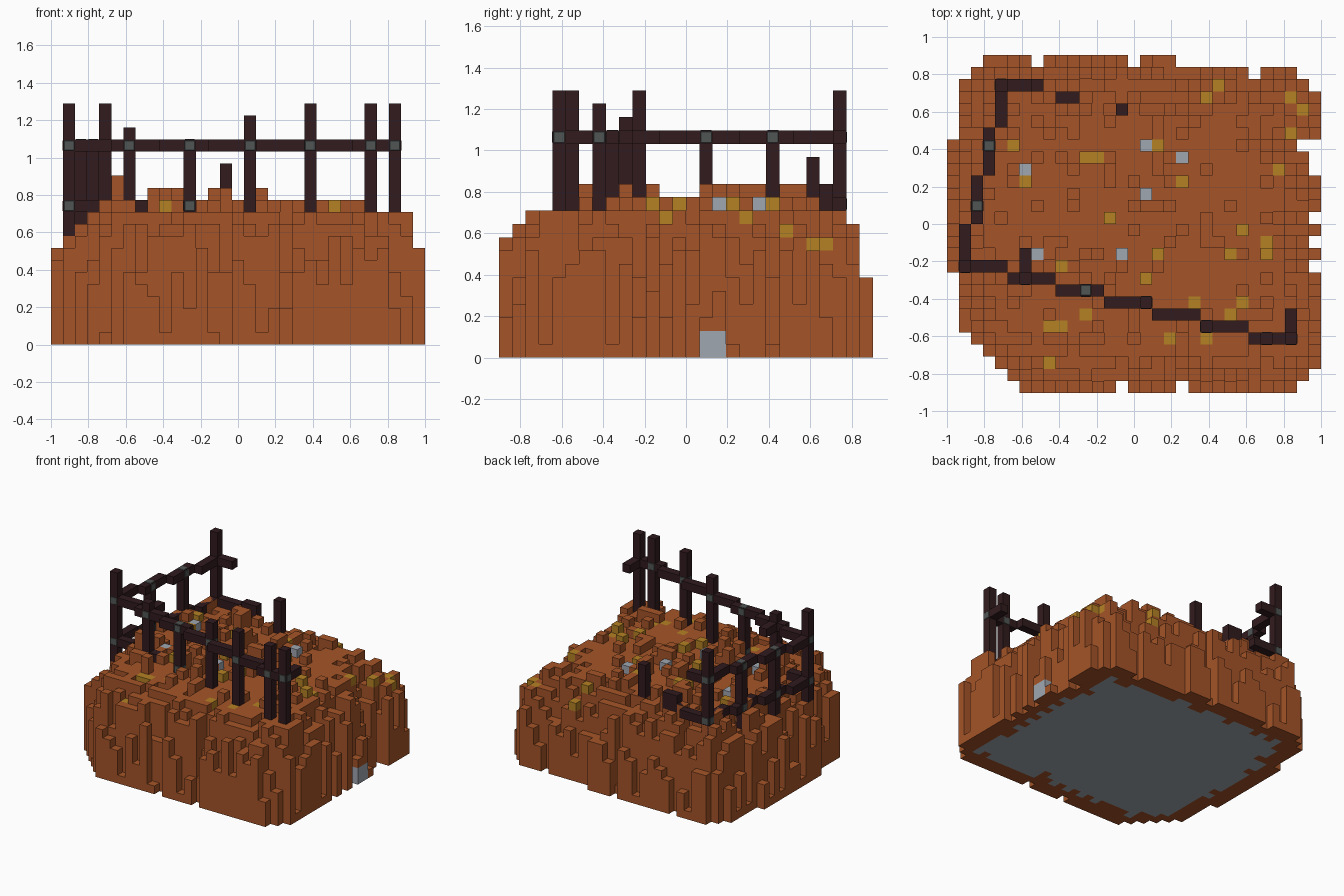
import bpy
import bmesh
import random
from mathutils import Vector

cube = bpy.data.objects.get("Cube")
if cube:
    bpy.data.objects.remove(cube, do_unlink=True)

random.seed(7)
U = 2 / 31                      # block size
NX, NY = 31, 28                 # blocks across and deep
ORIGIN = Vector((-NX * U / 2, -NY * U / 2, 0))


def make_material(name, hex_colour):
    rgb = []
    for n in range(0, 6, 2):
        c = int(hex_colour[n:n + 2], 16) / 255
        rgb.append(c / 12.92 if c <= 0.04045 else ((c + 0.055) / 1.055) ** 2.4)
    mat = bpy.data.materials.new(name)
    mat.use_nodes = True
    mat.diffuse_color = (*rgb, 1)
    mat.node_tree.nodes["Principled BSDF"].inputs["Base Color"].default_value = (*rgb, 1)
    return mat


EARTH = make_material("earth brown", "a55428")
GOLD = make_material("ore gold", "b48124")
STONE = make_material("stone grey", "a0a7b0")
WOOD = make_material("dark wood", "311b1e")
IRON = make_material("joint grey", "505655")


def finish(bm, name, mats):
    mesh = bpy.data.meshes.new(name)
    bm.to_mesh(mesh)
    bm.free()
    obj = bpy.data.objects.new(name, mesh)
    bpy.context.collection.objects.link(obj)
    for mat in mats:
        mesh.materials.append(mat)
    return obj


def box(name, low, high, mat, grow=0.0, bevel=0.0):
    """Box spanning whole blocks from low to high inclusive."""
    a = ORIGIN + (Vector(low) - Vector((grow,) * 3)) * U
    b = ORIGIN + (Vector(high) + Vector((1 + grow,) * 3)) * U
    bm = bmesh.new()
    bmesh.ops.create_cube(bm, size=1)
    for v in bm.verts:
        v.co = (a + b) / 2 + v.co * (b - a)
    if bevel:
        bmesh.ops.bevel(bm, geom=bm.edges[:], offset=bevel * U, segments=1,
                        affect='EDGES')
    return finish(bm, name, [mat])


# Footprint: first block and end of each row, with edge notches
starts = [6, 5, 4, 3, 2] + [1] * 5 + [0] * 11 + [1] * 5 + [2, 3]
ends = [29, 30] + [31] * 23 + [30, 29, 19]
notches = {(14, 0), (19, 0), (30, 10), (30, 12), (30, 14), (30, 18),
           (30, 19), (30, 20), (29, 20), (7, 27), (15, 27), (25, 26)}
cells = {(i, j) for j in range(NY) for i in range(starts[j], ends[j])} - notches
SIDES = [(1, 0), (-1, 0), (0, 1), (0, -1)]

# Ring number of each block, counted inward from the rim
ring, remaining, level = {}, set(cells), 0
while remaining:
    level += 1
    rim = {(i, j) for i, j in remaining
           if any((i + a, j + b) not in remaining for a, b in SIDES)}
    ring.update({c: level for c in rim})
    remaining -= rim

gold = {(22, 25), (21, 24), (28, 24), (29, 23), (28, 21), (5, 20), (11, 19),
        (12, 19), (17, 20), (6, 17), (19, 17), (27, 18), (13, 14), (24, 13),
        (26, 12), (26, 11), (23, 11), (9, 10), (17, 11), (16, 9), (20, 7),
        (24, 7), (23, 6), (11, 6), (8, 5), (9, 5), (21, 4), (18, 4), (8, 2)}
stones = {(16, 20), (19, 19), (6, 18), (16, 16), (7, 11), (14, 11)}

# Column heights: ragged rim rising to a bumpy plateau
height = {}
for i, j in sorted(cells):
    r = ring[i, j]
    if r == 1:
        h = random.choice((1, 3, 4, 5, 6, 7, 8, 9 if i == 30 or j == 0 else 7))
        h = min(h, 6) if j == NY - 1 else h
    elif r == 2:
        h = random.choice((6, 7, 8, 9, 9, 10 if i > 1 else 9))
    elif r == 3:
        h = random.choice((9, 10, 10, 11))
    else:
        h = random.choices((11, 12, 13 if i < 18 else 12), (82, 14, 4))[0]
        if r < 6 and random.random() < 0.2:
            h = 10
        if (i, j) in gold | stones:
            h = 12 if j > 8 and i < 27 else 11
        if i > 26 or j < 5 or (i in (7, 11) and j < 9):
            h = min(h, 11)
    height[i, j] = h
# Mounds against the fence and blocks with a set height
for i, j, h in ((5, 9, 14), (4, 9, 12), (5, 8, 12), (6, 8, 12), (8, 2, 9), (8, 1, 9),
                (17, 10, 12), (24, 11, 12), (10, 22, 13), (9, 22, 13), (17, 15, 13),
                (29, 3, 11), (29, 4, 11), (29, 5, 11), (28, 3, 11), (27, 3, 11),
                (29, 23, 9), (28, 24, 9), (29, 24, 7), (28, 21, 10), (27, 18, 11),
                (26, 12, 11), (30, 15, 3), (30, 16, 5)):
    height[i, j] = h


def block_material(i, j, k):
    if i == 30 and j in (15, 16) and k < 2:
        return 2
    if k == height[i, j] - 1:
        return 1 if (i, j) in gold else 2 if (i, j) in stones else 0
    return 0


# Mound: only the exposed block faces
bm = bmesh.new()


def add_face(i, j, k, direction, mat):
    n = Vector(direction)
    t = n.yzx
    s = n.cross(t)
    c = Vector((i, j, k)) + Vector((0.5, 0.5, 0.5)) + n / 2
    corners = (-t - s, t - s, t + s, -t + s)
    face = bm.faces.new([bm.verts.new(ORIGIN + (c + q / 2) * U) for q in corners])
    face.material_index = mat


for (i, j), h in height.items():
    add_face(i, j, h - 1, (0, 0, 1), block_material(i, j, h - 1))
    bare = ring[i, j] > 3 or (ring[i, j] == 3 and random.random() < 0.7)
    add_face(i, j, 0, (0, 0, -1), 2 if bare else 0)
    for a, b in SIDES:
        for k in range(height.get((i + a, j + b), 0), h):
            add_face(i, j, k, (a, b, 0), block_material(i, j, k))
bmesh.ops.remove_doubles(bm, verts=bm.verts, dist=U / 100)
finish(bm, "earth_mound", [EARTH, GOLD, STONE])

# Fence posts: column, row, top
RAIL, LOW = 16, 11
posts = [(4, 25, 20), (3, 20, 17), (2, 15, 17), (1, 10, 20), (6, 9, 18),
         (11, 8, 17), (16, 7, 19), (21, 5, 20), (26, 4, 20), (28, 4, 20)]
for i, j, top in posts:
    box("fence_post", (i, j, 8), (i, j, top - 1), WOOD)
    box("rail_joint", (i, j, RAIL), (i, j, RAIL), IRON, 0.04, 0.15)
    if i < 12:
        box("low_joint", (i, j, LOW), (i, j, LOW), IRON, 0.04, 0.15)
box("lone_post", (14, 23, 9), (14, 23, 14), WOOD)

# Stepped rails: the side run goes back in four steps, the front run in seven
for n in range(4):
    for k in (RAIL, LOW):
        box("side_rail", (1 + n, 10 + 4 * n, k), (1 + n, 13 + 4 * n, k), WOOD)
for n in range(7):
    i, j = 1 + 4 * n, 10 - n
    box("front_rail", (i, j, RAIL), (i + 3, j, RAIL), WOOD)
    if n < 2:
        box("low_front_rail", (i, j, LOW), (i + 2, j, LOW), WOOD)

# Broken rail ends
box("back_rail_stub", (4, 25, RAIL), (6, 25, RAIL), WOOD)
box("back_low_rail", (4, 25, LOW), (7, 25, LOW), WOOD)
box("back_low_rail_middle", (8, 24, LOW), (10, 24, LOW), WOOD)
box("back_low_rail_end", (9, 24, LOW + 1), (10, 24, LOW + 1), WOOD)
box("front_rail_stub", (28, 5, RAIL), (28, 6, RAIL), WOOD)
box("inner_rail_stub", (6, 10, RAIL), (6, 11, RAIL), WOOD)
